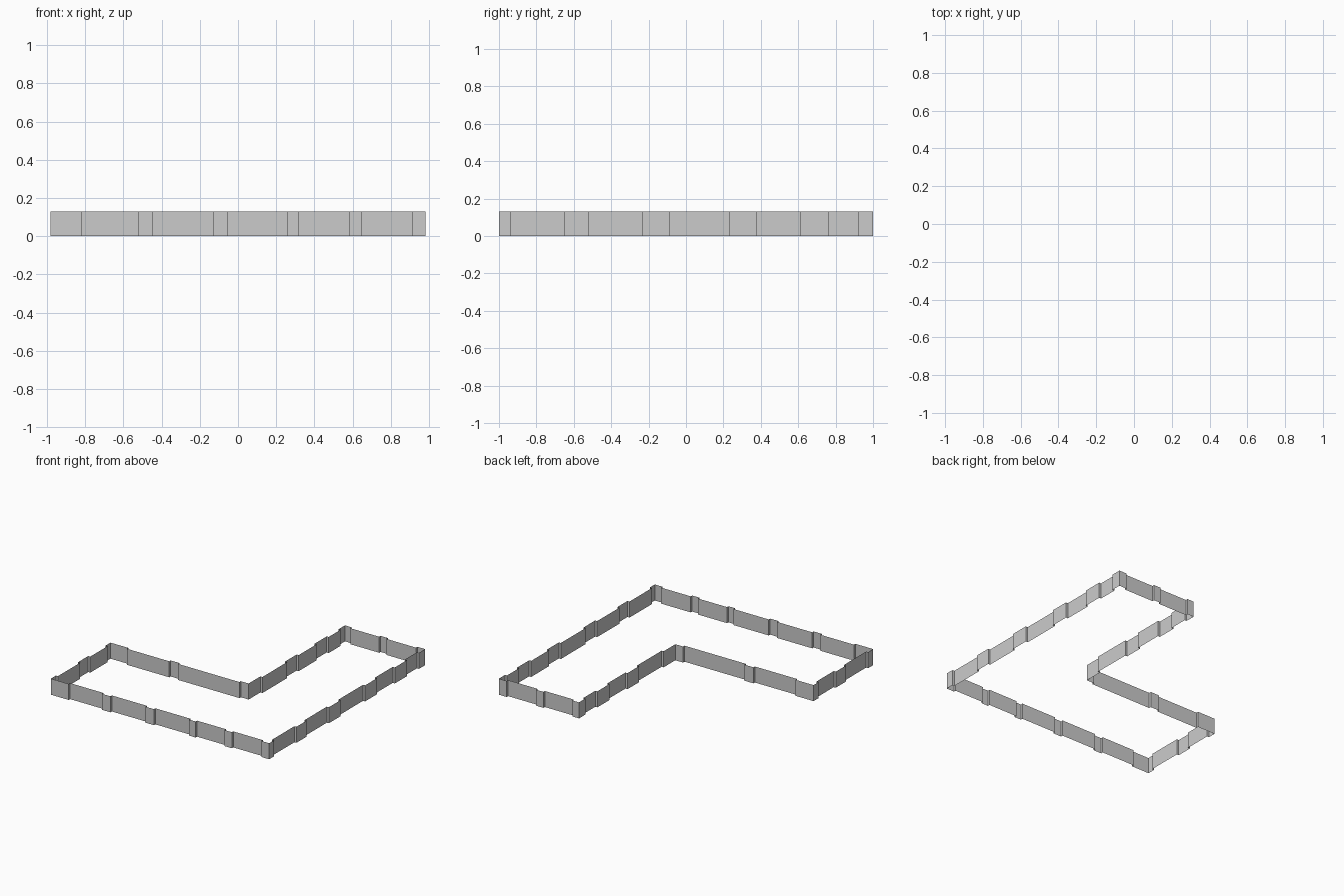
import bpy
from mathutils import Vector

if "Cube" in bpy.data.objects:
    bpy.data.objects.remove(bpy.data.objects["Cube"])

HEIGHT = 0.13   # wall height
DEPTH = 0.018   # how far bays sit behind the piers

X0, X1, XI = -0.98, 0.98, 0.26   # outer and inner lines of the L plan
Y0, Y1, YI = -1.0, 1.0, -0.235


def wall(start, end, bays):
    """Plan points of one wall; bays are recessed intervals along its axis."""
    a, b = Vector(start), Vector(end)
    axis = 0 if abs(b.x - a.x) > abs(b.y - a.y) else 1
    run = (b - a).normalized()
    inward = Vector((-run.y, run.x)) * DEPTH
    forward = run[axis] > 0
    pts = [a]
    for bay in sorted(bays, reverse=not forward):
        s, e = bay if forward else bay[::-1]
        for t, off in ((s, 0), (s, 1), (e, 1), (e, 0)):
            p = a.copy()
            p[axis] = t
            pts.append(p + inward * off)
    return pts


# Bays between piers
arm_bays = [(0.32, 0.58), (0.645, 0.91)]
front_bays = [(-0.82, -0.52), (-0.445, -0.13), (-0.055, 0.26)] + arm_bays
low_bays = [(-0.935, -0.65), (-0.52, -0.30)]
high_bays = [(-0.085, 0.23), (0.38, 0.61), (0.765, 0.92)]
right_bays = [(-0.935, -0.65), (-0.52, -0.235)] + high_bays
inner_bays = [(-0.82, -0.44), (-0.36, 0.19)]

# L-shaped outline, counter-clockwise
outline = (
    wall((X0, Y0), (X1, Y0), front_bays)
    + wall((X1, Y0), (X1, Y1), right_bays)
    + wall((X1, Y1), (XI, Y1), arm_bays)
    + wall((XI, Y1), (XI, YI), high_bays)
    + wall((XI, YI), (X0, YI), inner_bays)
    + wall((X0, YI), (X0, Y0), low_bays)
)

# Open wall strip, no floor or cap
n = len(outline)
verts = [(p.x, p.y, z) for z in (0, HEIGHT) for p in outline]
faces = [(i, (i + 1) % n, (i + 1) % n + n, i + n) for i in range(n)]
mesh = bpy.data.meshes.new("perimeter_wall")
mesh.from_pydata(verts, [], faces)
mesh.update()
obj = bpy.data.objects.new("perimeter_wall", mesh)
bpy.context.collection.objects.link(obj)
